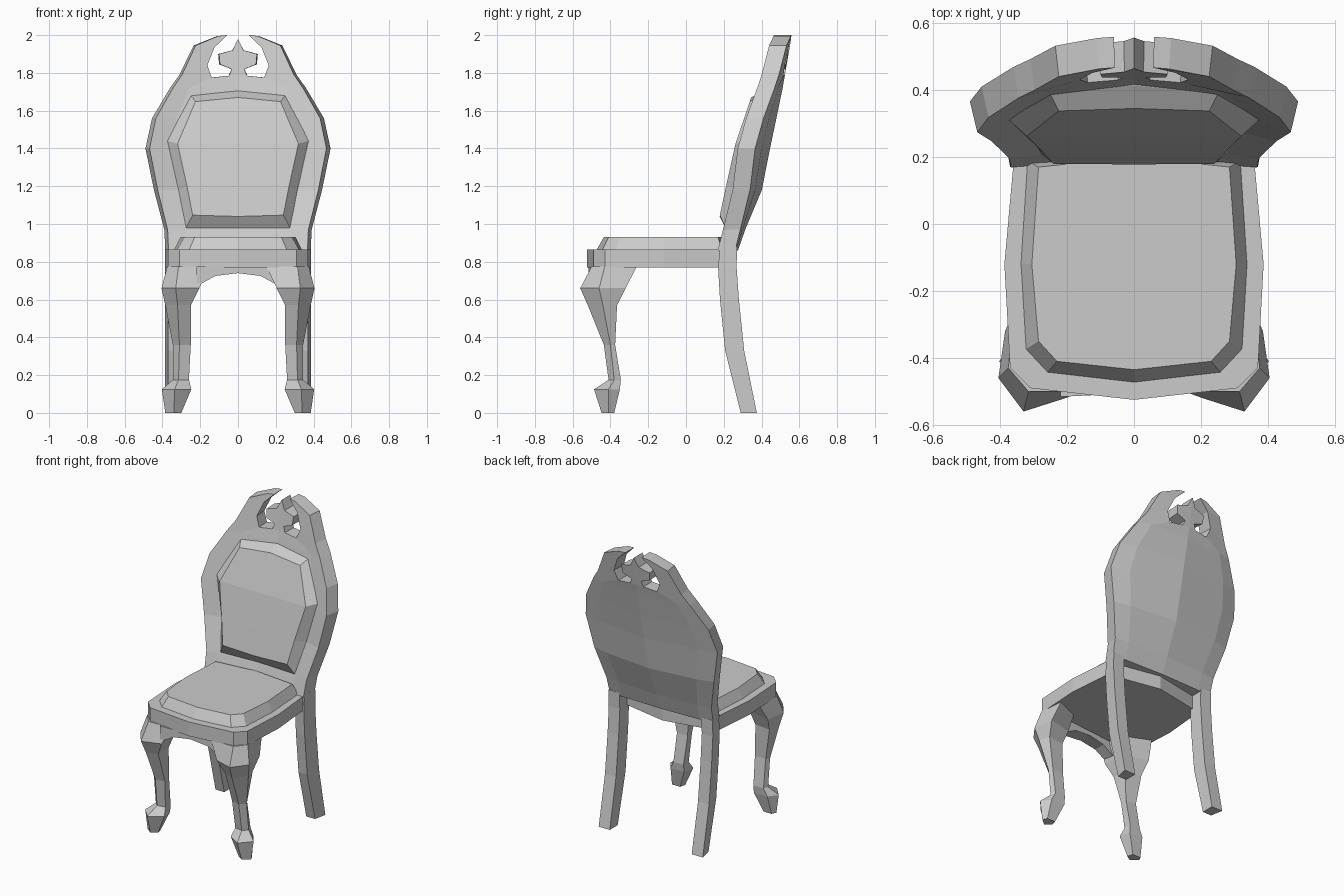
import bpy
import bmesh

cube = bpy.data.objects.get("Cube")
if cube:
    bpy.data.objects.remove(cube, do_unlink=True)

grey = bpy.data.materials.new("plain_grey")
grey.use_nodes = True
grey.diffuse_color = (0.6, 0.6, 0.6, 1)
grey.node_tree.nodes["Principled BSDF"].inputs["Base Color"].default_value = (0.6, 0.6, 0.6, 1)


def make(name, polys):
    """Turn a list of polygons (lists of points) into one welded, flat-shaded object."""
    bm = bmesh.new()
    for poly in polys:
        bm.faces.new([bm.verts.new(p) for p in poly])
    bmesh.ops.remove_doubles(bm, verts=bm.verts, dist=0.0005)
    bmesh.ops.recalc_face_normals(bm, faces=bm.faces)
    mesh = bpy.data.meshes.new(name)
    bm.to_mesh(mesh)
    bm.free()
    mesh.materials.append(grey)
    obj = bpy.data.objects.new(name, mesh)
    bpy.context.scene.collection.objects.link(obj)
    return obj


def bridge(a, b):
    n = len(a)
    return [[a[i], a[(i + 1) % n], b[(i + 1) % n], b[i]] for i in range(n)]


def loft(rings):
    """Closed solid through a stack of rings."""
    polys = [rings[0], rings[-1]]
    for a, b in zip(rings, rings[1:]):
        polys += bridge(a, b)
    return polys


def mirrored(half):
    """Complete a symmetric outline that starts and ends on or near x = 0."""
    return half + [(-x, *rest) for x, *rest in reversed(half) if x > 0]


def slab(half_polys, front, back):
    """Mirror xz polygons, then give them a front, a back and boundary walls."""
    sheet = half_polys + [[(-x, z) for x, z in reversed(p)] for p in half_polys]
    edges = {}
    for p in sheet:
        for e in zip(p, p[1:] + p[:1]):
            key = frozenset(e)
            edges[key] = None if key in edges else e
    polys = [[side(*v) for v in p] for p in sheet for side in (front, back)]
    for e in edges.values():
        if e and not (e[0][0] == 0 and e[1][0] == 0):
            a, b = e
            polys.append([front(*a), front(*b), back(*b), back(*a)])
    return polys


def lerp(table, z):
    if z <= table[0][0]:
        return table[0][1]
    for (z0, v0), (z1, v1) in zip(table, table[1:]):
        if z <= z1:
            return v0 + (v1 - v0) * (z - z0) / (z1 - z0)
    return table[-1][1]


# Backrest frame: leaning shell, hollow towards the sitter
LEAN = [(0.87, 0.275), (1.0, 0.325), (1.2, 0.41), (1.4, 0.445), (1.71, 0.51), (2.0, 0.56)]
HOLLOW = [(0.87, 0.1), (1.2, 0.33)]


def frame_back(x, z):
    return (x, lerp(LEAN, z) - lerp(HOLLOW, z) * x * x, z)


def frame_front(x, z):
    return (x * 0.955, frame_back(x, z)[1] - 0.092, z)


rows = [(0.385, 0.86), (0.39, 0.97), (0.445, 1.18), (0.49, 1.4), (0.455, 1.56), (0.36, 1.72)]
frame = []
for (x0, z0), (x1, z1) in zip(rows, rows[1:]):
    m0, m1 = round(x0 * 0.75, 3), round(x1 * 0.75, 3)
    frame.append([(0, z0), (m0, z0), (m1, z1), (0, z1)])
    frame.append([(m0, z0), (x0, z0), (x1, z1), (m1, z1)])

# Crest: rail, curling horn, stem and star-shaped finial
low_in, low_out, shoulder = (0.27, 1.72), (0.36, 1.72), (0.31, 1.79)
eye, curl, hook, brow = (0.145, 1.775), (0.17, 1.84), (0.13, 1.935), (0.235, 1.945)
foot, neck = (0.05, 1.785), (0.035, 1.82)
frame += [
    [(0, 1.72), low_in, eye, foot, (0, 1.785)],
    [low_in, low_out, shoulder, curl, eye],
    [shoulder, brow, hook, curl],
    [brow, (0.11, 1.995), (0.06, 2.0), hook],
    [(0, 1.785), foot, neck, (0, 1.82)],
    [(0, 1.82), neck, (0.1, 1.845), (0.105, 1.9), (0.03, 1.92), (0, 1.98)],
]
make("backrest_frame", slab(frame, frame_front, frame_back))

# Back cushion: bevelled pad on the frame
outer = mirrored([(0, 0.98), (0.275, 0.98), (0.315, 1.18), (0.375, 1.44), (0.25, 1.68), (0, 1.705)])
inner = mirrored([(0, 1.04), (0.24, 1.047), (0.27, 1.2), (0.32, 1.425), (0.225, 1.648), (0, 1.67)])
PAD = [(1.04, 0.178), (1.2, 0.212), (1.425, 0.262), (1.67, 0.345)]
face = [(x, lerp(PAD, z), z) for x, z in inner]
rim = [(x, frame_back(x, z)[1] - 0.095, z) for x, z in outer]
root = [(x, y + 0.05, z) for x, y, z in rim]
pad = bridge(root, rim) + bridge(rim, face) + [root]
pad += [[face[i] for i in ids] for ids in ((0, 1, 2, 8, 9), (2, 3, 7, 8), (3, 4, 5, 6, 7))]
make("back_cushion", pad)

# Seat rail and seat cushion
rail = mirrored([(0, -0.525), (0.31, -0.49), (0.37, -0.43), (0.387, -0.12), (0.36, 0.18), (0, 0.25)])
make("seat_rail", loft([[(x, y, z) for x, y in rail] for z in (0.77, 0.865)]))
low = mirrored([(0, -0.475), (0.26, -0.445), (0.325, -0.375), (0.34, -0.12), (0.32, 0.19), (0, 0.21)])
top = mirrored([(0, -0.435), (0.23, -0.41), (0.285, -0.35), (0.305, -0.12), (0.285, 0.17), (0, 0.2)])
make("seat_cushion", loft([[(x, y, 0.86) for x, y in low], [(x, y, 0.93) for x, y in top]]))

# Arched apron under the front of the seat
apron = [[(0, 0.74), (0.12, 0.725), (0.12, 0.775), (0, 0.775)],
         [(0.12, 0.725), (0.22, 0.67), (0.22, 0.775), (0.12, 0.775)]]
make("front_apron", slab(apron, lambda x, z: (x, -0.505 + 0.05 * x, z),
                         lambda x, z: (x, -0.42 + 0.1 * x, z)))

# Front legs: curved, corner-facing, five-sided
LEG = [
    (0.775, [(0.36, -0.26), (0.375, -0.43), (0.315, -0.5), (0.15, -0.5), (0.2, -0.33)]),
    (0.66, [(0.385, -0.32), (0.405, -0.46), (0.33, -0.56), (0.205, -0.52), (0.22, -0.36)]),
    (0.57, [(0.365, -0.365), (0.385, -0.44), (0.32, -0.52), (0.25, -0.49), (0.25, -0.38)]),
    (0.36, [(0.33, -0.375), (0.345, -0.4), (0.31, -0.435), (0.25, -0.42), (0.25, -0.375)]),
    (0.175, [(0.335, -0.345), (0.345, -0.38), (0.315, -0.41), (0.26, -0.4), (0.26, -0.345)]),
    (0.125, [(0.36, -0.35), (0.403, -0.41), (0.335, -0.487), (0.247, -0.43), (0.26, -0.35)]),
    (0, [(0.37, -0.38), (0.385, -0.41), (0.34, -0.447), (0.3, -0.42), (0.31, -0.38)]),
]
# Back legs: height, front edge, back edge
REAR = [(0.88, 0.18, 0.27), (0.77, 0.17, 0.268), (0.6, 0.18, 0.28), (0.33, 0.207, 0.308), (0, 0.29, 0.375)]
for side, s in (("left", 1), ("right", -1)):
    make(side + "_front_leg", loft([[(s * x, y, z) for x, y in ring] for z, ring in LEG]))
    make(side + "_back_leg", loft([
        [(s * 0.305, a, z), (s * 0.37, a, z), (s * 0.387, b, z), (s * 0.305, b, z)]
        for z, a, b in REAR]))
